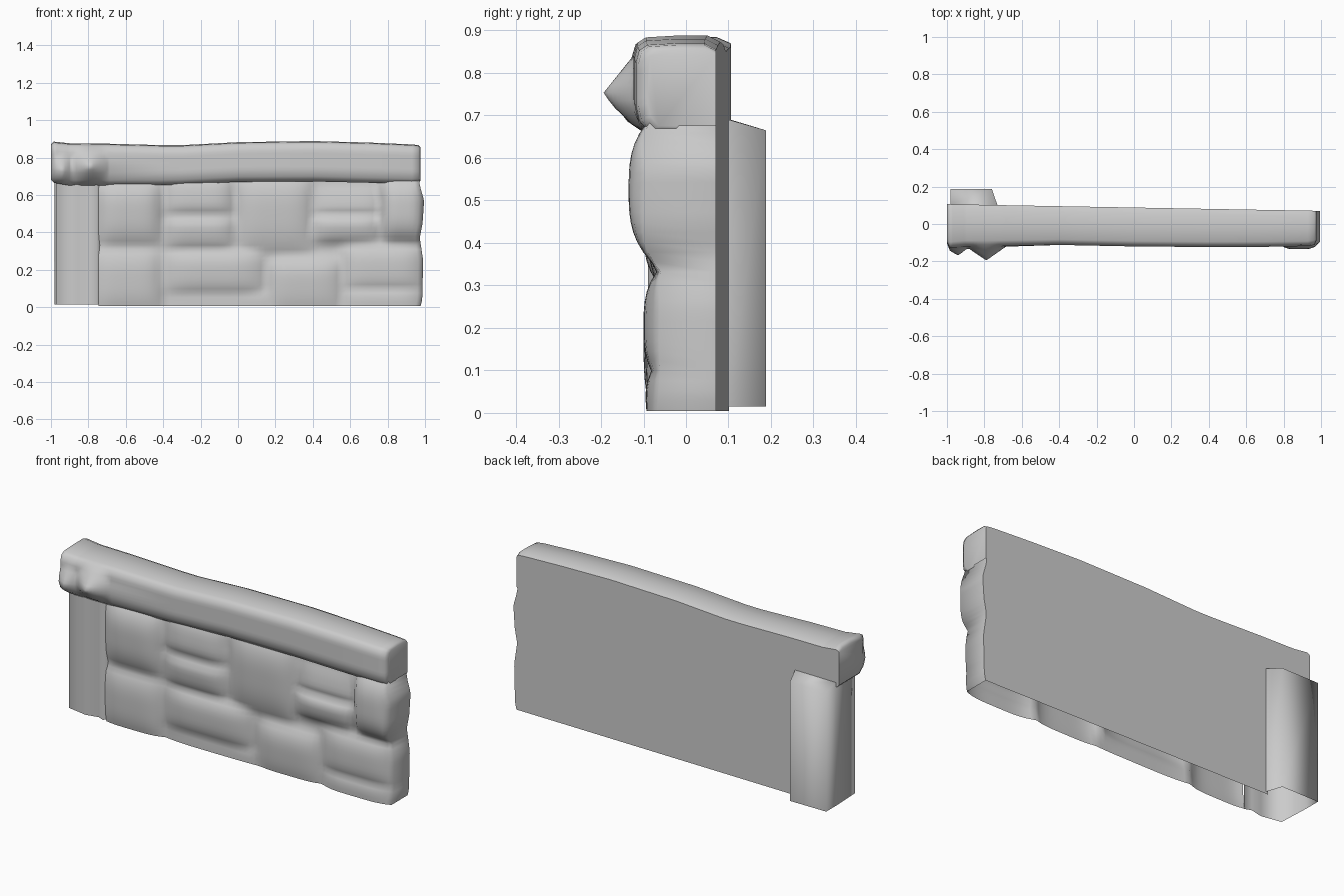
import bpy, bmesh, math

cube = bpy.data.objects.get("Cube")
if cube:
    bpy.data.objects.remove(cube)

stone = bpy.data.materials.new("grey stone")
stone.use_nodes = True
grey = (0.6, 0.6, 0.6, 1)
stone.diffuse_color = grey
stone.node_tree.nodes["Principled BSDF"].inputs["Base Color"].default_value = grey


def finish(name, bm, hidden):
    # drop faces that lie wholly inside the joined shell or on its open underside
    bmesh.ops.recalc_face_normals(bm, faces=bm.faces)
    inner = [f for f in bm.faces if hidden([v.co for v in f.verts])]
    bmesh.ops.delete(bm, geom=inner, context='FACES')
    me = bpy.data.meshes.new(name)
    bm.to_mesh(me)
    bm.free()
    ob = bpy.data.objects.new(name, me)
    bpy.context.collection.objects.link(ob)
    me.materials.append(stone)
    bpy.ops.object.select_all(action='DESELECT')
    ob.select_set(True)
    bpy.context.view_layer.objects.active = ob
    bpy.ops.object.shade_smooth_by_angle(angle=math.radians(100), keep_sharp_edges=True)


def interp(points, t, k=1):
    # value k of the row list at t, where column 0 holds the positions
    for a, b in zip(points, points[1:]):
        if t <= b[0]:
            return a[k] + (b[k] - a[k]) * max(0, (t - a[0]) / (b[0] - a[0]))
    return points[-1][k]


def back_y(x):
    # the flat back tapers towards the right-hand end of the wall
    return 0.088 - 0.018 * x


# Wall panel: a front sheet pushed out by pillow-shaped stones
# each stone: x from, x to, z from, z to, front depth, tilt along z
STONES = [
    (-.77, -.39, .30, .70, .115, .02), (-.79, -.39, -.06, .34, .10, .01),
    (-.41, -.01, .47, .72, .10, -.02), (-.41, .00, .29, .50, .10, .03),
    (-.42, .16, .05, .32, .10, .01), (-.42, .28, -.06, .10, .075, 0),
    (-.02, .41, .27, .72, .10, .02), (.14, .57, -.06, .28, .095, .02),
    (.39, .78, .48, .66, .078, -.03), (.38, .78, .33, .50, .10, .03),
    (.75, 1.015, .33, .72, .135, 0), (.54, 1.0, .06, .35, .10, 0),
    (.54, 1.0, -.05, .12, .095, 0),
]
EDGE = [(0, .975), (.04, .985), (.25, .99), (.37, .972), (.45, .987),
        (.57, .995), (.65, .972), (.75, .965)]


def front_y(x, z):
    depth = 0.055
    for x0, x1, z0, z1, d, tilt in STONES:
        u = (2 * x - x0 - x1) / (x1 - x0)
        v = (2 * z - z0 - z1) / (z1 - z0)
        if abs(u) < 1 and abs(v) < 1:
            pillow = (1 - u ** 4) * (1 - abs(v) ** 3)
            depth = max(depth, 0.055 + (d - 0.055 + tilt * v * 0.5) * pillow)
    return -depth


bm = bmesh.new()
bmesh.ops.create_grid(bm, x_segments=64, y_segments=30, size=1)
for v in bm.verts:
    z = (v.co.y + 1) / 2 * 0.7 + 0.005
    s = (v.co.x + 1) / 2
    x = -0.745 + s * (interp(EDGE, z) + 0.745)
    v.co = (x, front_y(x, z), z)
rim = [e for e in bm.edges if e.is_boundary]
new = bmesh.ops.extrude_edge_only(bm, edges=rim)["geom"]
for v in [g for g in new if isinstance(g, bmesh.types.BMVert)]:
    v.co.y = back_y(v.co.x)
back_rim = [e for e in bm.edges if e.is_boundary]
bmesh.ops.holes_fill(bm, edges=back_rim, sides=0)
for e in back_rim:
    e.smooth = False
finish("stone_wall", bm, lambda cs: max(c.z for c in cs) < .02
       or min(c.z for c in cs) > .7 or max(c.x for c in cs) < -.74)

# Corner post: a prism whose top drops slightly towards the back
bm = bmesh.new()
outline = [(-.972, -.07), (-.86, -.09), (-.79, -.075), (-.755, -.09), (-.735, -.06),
           (-.73, .10), (-.76, .188), (-.98, .188), (-.98, .105)]
base = bm.faces.new([bm.verts.new((x, y, 0.015)) for x, y in outline])
top = bmesh.ops.extrude_face_region(bm, geom=[base])["geom"]
top = [g for g in top if isinstance(g, bmesh.types.BMVert)]
for v in top:
    v.co.z = 0.665 if v.co.y > 0.15 else 0.69
bmesh.ops.connect_verts(bm, verts=[v for v in top if .09 < v.co.y < .15])
finish("corner_post", bm, lambda cs: max(c.z for c in cs) < .02
       or min(c.z for c in cs) > .68 or min(c.x for c in cs) > -.74)

# Coping beam: a rounded section lofted along the wall, with two rough knobs
# each station: x, front y, bottom z, top z
STATIONS = [(-1, -.10, .68, .872), (-.985, -.128, .665, .885), (-.9, -.12, .65, .876),
            (-.7, -.118, .65, .874), (-.4, -.112, .652, .866), (-.3, -.114, .655, .866),
            (0, -.12, .67, .882), (.4, -.123, .672, .888), (.7, -.122, .665, .88),
            (.93, -.118, .66, .87), (.965, -.112, .662, .866), (.975, -.09, .675, .855)]
SECTION = [(1, 0), (.45, 0), (.16, 0), (.04, .13), (0, .3), (0, .38), (0, .46), (0, .54),
           (0, .62), (0, .7), (0, .78), (.04, .92), (.14, .98), (.5, 1), (.85, 1), (1, .93)]
# each knob: x, z, half width, half height, depth
KNOBS = [(-.79, .752, .11, .095, .076), (-.94, .73, .065, .09, .046)]


def knob_depth(x, z):
    return max(d * max(0, 1 - math.hypot((x - kx) / w, (z - kz) / h))
               for kx, kz, w, h, d in KNOBS)


xs = sorted({s[0] for s in STATIONS} | {-.97 + .015 * i for i in range(20)})
bm = bmesh.new()
rings = []
for x in xs:
    y0, z0, z1 = (interp(STATIONS, x, k) for k in (1, 2, 3))
    ring = []
    for u, w in SECTION:
        z = z0 + (z1 - z0) * w
        push = knob_depth(x, z) if u < .2 else 0
        ring.append(bm.verts.new((x, y0 + (back_y(x) - y0) * u - push, z)))
    rings.append(ring)
for a, b in zip(rings, rings[1:]):
    for i in range(len(SECTION)):
        j = (i + 1) % len(SECTION)
        bm.faces.new((a[i], a[j], b[j], b[i]))
    for i in (0, -1):
        bm.edges.get((a[i], b[i])).smooth = False
for ring in (rings[0], rings[-1]):
    bm.faces.new(ring)
    bm.edges.get((ring[0], ring[-1])).smooth = False
finish("coping_beam", bm, lambda cs: max(c.z for c in cs) < .685
       and min(c.y for c in cs) > -.04 and min(c.x for c in cs) > -.98)
